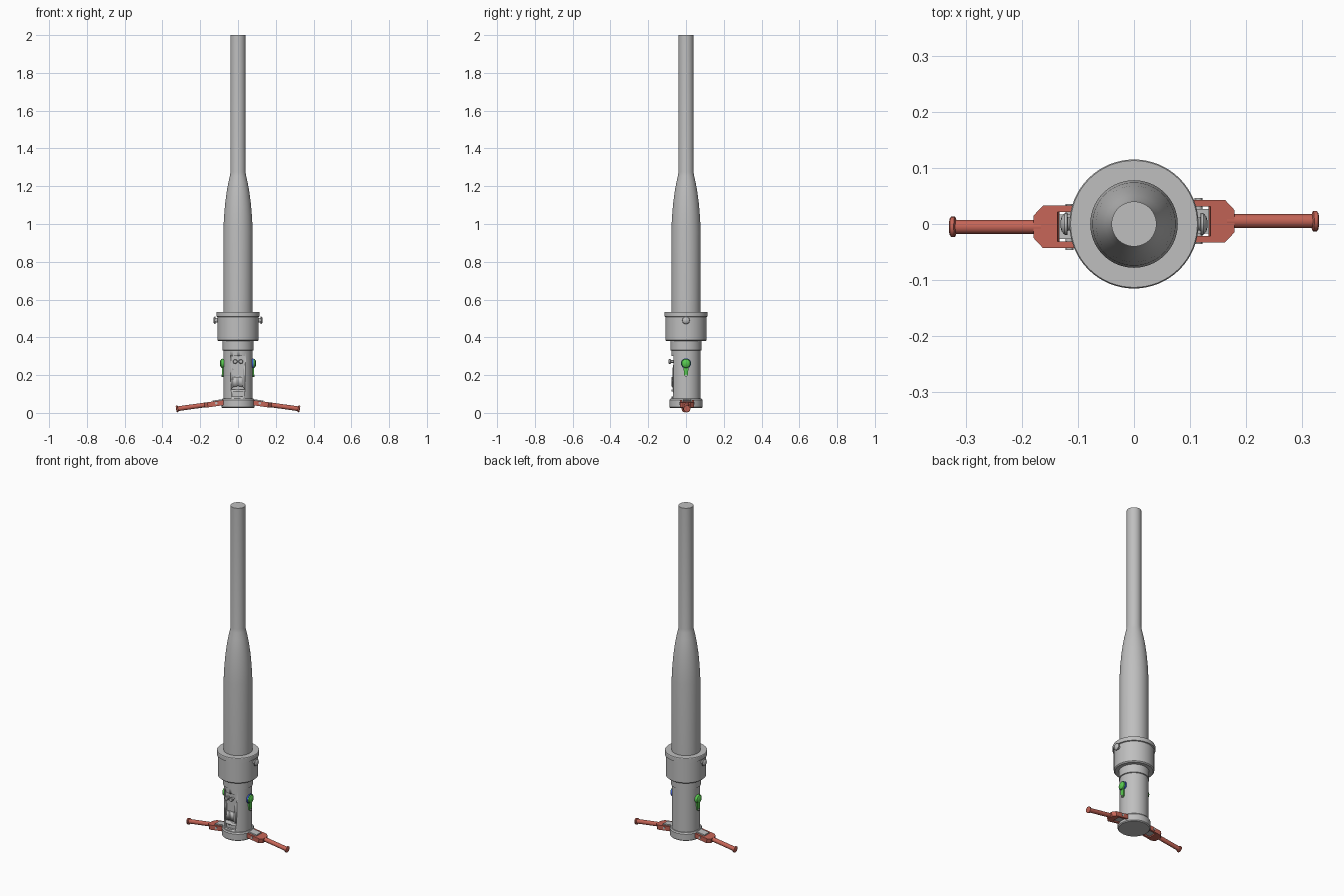
import bpy, bmesh, math
from mathutils import Matrix, Vector

if "Cube" in bpy.data.objects:
    bpy.data.objects.remove(bpy.data.objects["Cube"])


def mat(name, rgb):
    m = bpy.data.materials.new(name)
    m.diffuse_color = (*rgb, 1)
    m.use_nodes = True
    m.node_tree.nodes["Principled BSDF"].inputs["Base Color"].default_value = m.diffuse_color
    return m


GREY = mat("grey metal", (0.52, 0.52, 0.52))
RED = mat("red handle", (0.56, 0.13, 0.095))
GREEN = mat("green switch", (0.10, 0.60, 0.08))
BLUE = mat("blue ring", (0.05, 0.12, 0.75))


def finish(bm, name, m, matrix=Matrix()):
    bmesh.ops.recalc_face_normals(bm, faces=bm.faces)
    me = bpy.data.meshes.new(name)
    bm.transform(matrix)
    bm.to_mesh(me)
    bm.free()
    me.materials.append(m)
    ob = bpy.data.objects.new(name, me)
    bpy.context.collection.objects.link(ob)
    bpy.ops.object.select_all(action='DESELECT')
    ob.select_set(True)
    bpy.context.view_layer.objects.active = ob
    bpy.ops.object.shade_smooth_by_angle(angle=math.radians(30))
    return ob


def lathe(name, prof, m, matrix=Matrix(), seg=64):
    """Revolve (radius, height) points round z and cap both ends."""
    bm = bmesh.new()
    rings = [[bm.verts.new((r * math.cos(2 * math.pi * i / seg),
                            r * math.sin(2 * math.pi * i / seg), z))
              for i in range(seg)] for r, z in prof]
    for a, b in zip(rings, rings[1:]):
        for i in range(seg):
            j = (i + 1) % seg
            bm.faces.new((a[i], a[j], b[j], b[i]))
    bm.faces.new(rings[0])
    bm.faces.new(rings[-1])
    return finish(bm, name, m, matrix)


def prism(name, pts, z0, z1, m, matrix=Matrix()):
    """Extrude an xy outline from z0 to z1."""
    bm = bmesh.new()
    f = bm.faces.new([bm.verts.new((x, y, z0)) for x, y in pts])
    up = bmesh.ops.extrude_face_region(bm, geom=[f])["geom"]
    bmesh.ops.translate(bm, vec=(0, 0, z1 - z0),
                        verts=[v for v in up if isinstance(v, bmesh.types.BMVert)])
    return finish(bm, name, m, matrix)


def box(name, lo, hi, m, matrix=Matrix()):
    pts = [(lo[0], lo[1]), (hi[0], lo[1]), (hi[0], hi[1]), (lo[0], hi[1])]
    return prism(name, pts, lo[2], hi[2], m, matrix)


def cut(ob, cutter):
    cutter.hide_render = True
    mod = ob.modifiers.new("cut", 'BOOLEAN')
    mod.operation, mod.object, mod.solver = 'DIFFERENCE', cutter, 'EXACT'
    bpy.context.view_layer.objects.active = ob
    bpy.ops.object.modifier_apply(modifier=mod.name)
    bpy.data.objects.remove(cutter)


T = Matrix.Translation
OUT = Matrix.Rotation(math.pi / 2, 4, 'Y')       # local z points along +x
FRONT = Matrix.Rotation(math.pi / 2, 4, 'X')     # local z points along -y

# Body sections
lathe("base_cap", [(0.083, 0.026), (0.088, 0.031), (0.088, 0.068), (0.083, 0.075)], GREY)
lower = lathe("lower_body", [(0.077, 0.07), (0.077, 0.33), (0.082, 0.332), (0.082, 0.39)], GREY)
lathe("collar", [(0.103, 0.38), (0.109, 0.386), (0.109, 0.508), (0.115, 0.51),
                 (0.115, 0.532), (0.113, 0.535)], GREY)
lathe("upper_body", [(0.078, 0.53), (0.078, 0.96), (0.074, 1.04), (0.068, 1.11),
                     (0.060, 1.17), (0.051, 1.22), (0.043, 1.255), (0.040, 1.275),
                     (0.040, 2.0)], GREY)

# Front recess with curved sides, and the small window beneath it
outline = [(-0.038, 0.30), (0.038, 0.30), (0.038, 0.255), (0.027, 0.23),
           (0.027, 0.19), (-0.027, 0.19), (-0.027, 0.23), (-0.038, 0.255)]
cut(lower, prism("recess_cutter", outline, 0.066, 0.12, GREY, FRONT))
window = [(-0.037, 0.125), (0.037, 0.125), (0.025, 0.137), (0, 0.142), (-0.025, 0.137)]
cut(lower, prism("slot_cutter", window, 0.055, 0.12, GREY, FRONT))
cut(lower, box("window_cutter", (-0.033, -0.12, 0.088), (0.033, -0.064, 0.112), GREY))
for x in (-0.015, 0.015):
    lathe("front_peg", [(0.007, 0.06), (0.007, 0.08), (0.012, 0.081), (0.012, 0.089),
                        (0.009, 0.092)], GREY, T((x, 0, 0.272)) @ FRONT, 20)

# Everything that repeats on the right and left sides
for side, turn in (("right", 0), ("left", math.pi)):
    R = Matrix.Rotation(turn, 4, 'Z')

    # Collar stud with a domed head
    lathe(side + "_stud", [(0.012, 0.10), (0.012, 0.118), (0.020, 0.119), (0.019, 0.124),
                           (0.013, 0.129), (0.005, 0.131)], GREY,
          R @ T((0, 0, 0.49)) @ OUT, 24)

    # Green switch: round head and hanging lever
    lathe(side + "_switch_head", [(0.024, 0.072), (0.025, 0.082), (0.022, 0.089),
                                  (0.014, 0.094), (0.004, 0.096)], GREEN,
          R @ T((0, 0, 0.262)) @ OUT, 24)
    lever = [(-0.014, 0.255), (0.014, 0.255), (0.010, 0.198), (0.004, 0.192),
             (-0.004, 0.192), (-0.010, 0.198)]
    prism(side + "_switch_lever", lever, 0.07, 0.084, GREEN,
          R @ Matrix(((0, 0, 1, 0), (1, 0, 0, 0), (0, 1, 0, 0), (0, 0, 0, 1))))
    lathe(side + "_switch_stop", [(0.006, 0.07), (0.006, 0.088)], GREY,
          R @ T((0, 0, 0.197)) @ OUT, 16)

    # Drooping handle: forked yoke, bar and end knob
    H = R @ T((0.105, 0.005, 0.052)) @ Matrix.Rotation(math.radians(8), 4, 'Y')
    fork = [(-0.030, 0.038), (0.056, 0.038), (0.073, 0.020), (0.073, -0.020),
            (0.056, -0.038), (-0.030, -0.038), (-0.030, -0.026), (0.030, -0.026),
            (0.030, 0.026), (-0.030, 0.026)]
    prism(side + "_handle_yoke", fork, -0.015, 0.012, RED, H)
    lathe(side + "_handle_bar", [(0.0125, 0.06), (0.0125, 0.214), (0.018, 0.216),
                                 (0.018, 0.223), (0.015, 0.225)], RED, H @ OUT, 24)

    # Grey hinge block and its pin
    box(side + "_hinge_block", (-0.03, -0.022, -0.01), (0.027, 0.022, 0.017), GREY, H)
    lathe(side + "_hinge_pin", [(0.007, -0.041), (0.007, 0.041)], GREY,
          H @ T((0.010, 0, 0)) @ FRONT, 16)

# Blue ring behind the right switch
lathe("blue_switch_ring", [(0.027, 0.074), (0.027, 0.083)], BLUE,
      T((0, 0, 0.262)) @ OUT, 24)
